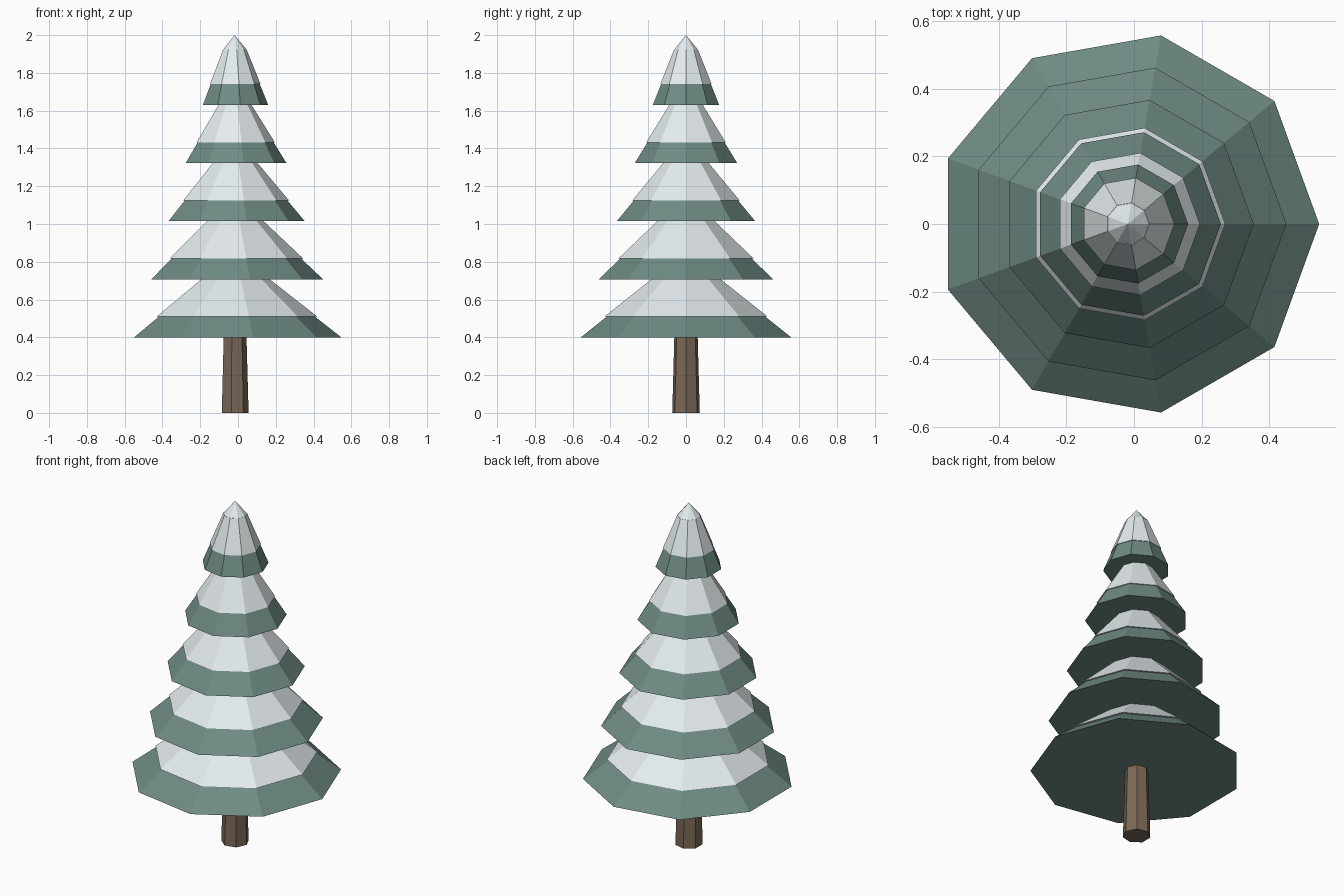
import bpy
import bmesh
from math import cos, sin, tau

if "Cube" in bpy.data.objects:
    bpy.data.objects.remove(bpy.data.objects["Cube"])

AXIS_X = -0.0185  # tree axis, so the odd-sided rings centre on x = 0


def material(name, rgb):
    mat = bpy.data.materials.new(name)
    mat.diffuse_color = (*rgb, 1)
    mat.use_nodes = True
    mat.node_tree.nodes["Principled BSDF"].inputs["Base Color"].default_value = mat.diffuse_color
    return mat


def frustum(name, sides, r0, z0, r1, z1, mat):
    """Closed flat-shaded frustum (a cone if r1 is 0), first corner on +x."""
    bm = bmesh.new()

    def ring(r, z):
        return [bm.verts.new((AXIS_X + r * cos(tau * i / sides),
                              r * sin(tau * i / sides), z)) for i in range(sides)]

    low = ring(r0, z0)
    bm.faces.new(low[::-1])
    if r1 > 0:
        high = ring(r1, z1)
        bm.faces.new(high)
    else:
        high = [bm.verts.new((AXIS_X, 0, z1))]
    for i in range(sides):
        j = (i + 1) % sides
        if r1 > 0:
            bm.faces.new((low[i], low[j], high[j], high[i]))
        else:
            bm.faces.new((low[i], low[j], high[0]))
    mesh = bpy.data.meshes.new(name)
    bm.to_mesh(mesh)
    bm.free()
    mesh.materials.append(mat)
    obj = bpy.data.objects.new(name, mesh)
    bpy.context.collection.objects.link(obj)
    return obj


needles = material("needles", (0.16, 0.26, 0.23))
snow = material("snow", (0.78, 0.84, 0.86))
bark = material("bark", (0.20, 0.14, 0.095))

# Trunk
frustum("trunk", 7, 0.0747, 0.0, 0.063, 0.42, bark)

# Five shrinking tiers, each with a snow blanket over its upper part
TIERS = 5
for i in range(TIERS):
    r = 0.5655 - 0.0968 * i
    z = 0.40 + 0.3075 * i
    top = 0.295 if i == TIERS - 1 else 0.315

    def snow_radius(h):
        return r * (0.775 - 2.26 * (h - 0.11))

    frustum(f"branch_tier_{i + 1}", 9, r, z,
            snow_radius(top) * 0.97, z + top - 0.005, needles)
    frustum(f"snow_tier_{i + 1}", 9, snow_radius(0.11), z + 0.11,
            snow_radius(top), z + top, snow)

# Snowy tip
frustum("snow_tip", 9, 0.0635, 1.924, 0, 2.0, snow)
